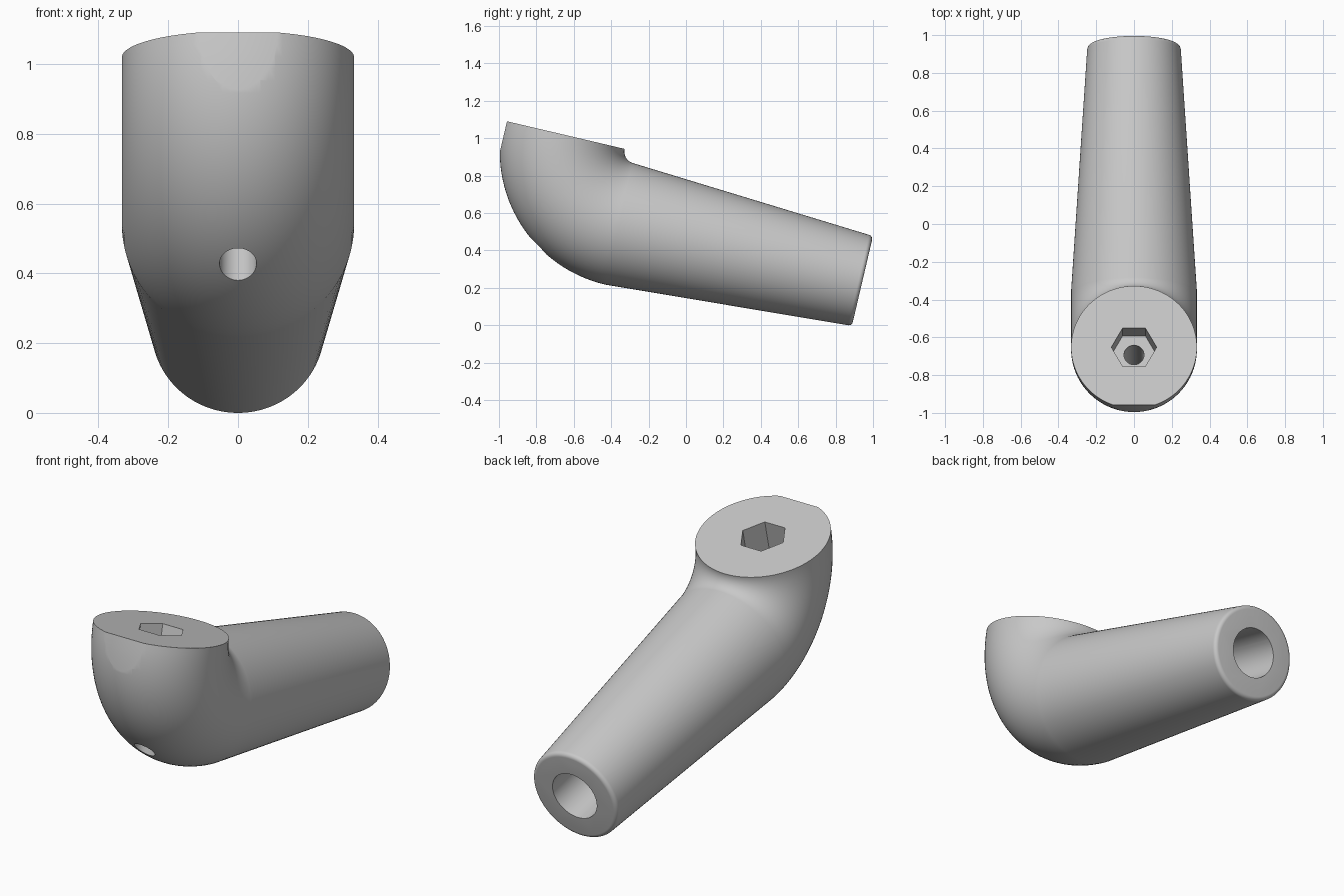
import bpy
import bmesh
from math import sin, cos, pi, radians
from mathutils import Matrix, Vector

if "Cube" in bpy.data.objects:
    bpy.data.objects.remove(bpy.data.objects["Cube"], do_unlink=True)

grey = bpy.data.materials.new("plain_grey")
grey.use_nodes = True
colour = (0.58, 0.58, 0.58, 1)
grey.diffuse_color = colour
grey.node_tree.nodes["Principled BSDF"].inputs["Base Color"].default_value = colour

# Local frame: the socket axis is vertical, the arm axis runs along +y
TILT = radians(-13.2)
BEND_Y, BEND_Z, BEND_R = -0.467, 0.838, 0.397
PIPE_R, TIP_R, TIP_Y, FILLET = 0.333, 0.248, 0.868, 0.022
SOCKET_Y = BEND_Y - BEND_R
ARM_Z = BEND_Z - BEND_R


def tube(name, rings, sides):
    """Closed tube through rings of (y, z, radius, turn)."""
    bm = bmesh.new()
    loops = []
    for y, z, r, turn in rings:
        loop = []
        for i in range(sides):
            t = 2 * pi * i / sides
            out = r * sin(t)
            loop.append(bm.verts.new((r * cos(t), y - out * cos(turn), z - out * sin(turn))))
        loops.append(loop)
    for a, b in zip(loops, loops[1:]):
        for i in range(sides):
            j = (i + 1) % sides
            bm.faces.new((a[i], a[j], b[j], b[i]))
    bm.faces.new(loops[0])
    bm.faces.new(loops[-1])
    bmesh.ops.recalc_face_normals(bm, faces=bm.faces)
    mesh = bpy.data.meshes.new(name)
    bm.to_mesh(mesh)
    bm.free()
    mesh.materials.append(grey)
    obj = bpy.data.objects.new(name, mesh)
    bpy.context.collection.objects.link(obj)
    return obj


def upright(name, z0, z1, r, sides):
    return tube(name, [(SOCKET_Y, z0, r, 0), (SOCKET_Y, z1, r, 0)], sides)


# Elbow bend, tapering arm and rounded tip in one sweep
rings = []
STEPS = 32
for k in range(STEPS + 1):
    a = pi / 2 * k / STEPS
    rings.append((BEND_Y - BEND_R * cos(a), BEND_Z - BEND_R * sin(a), PIPE_R, a))
for k in range(7):
    a = pi / 2 * k / 6
    rings.append((TIP_Y - FILLET + FILLET * sin(a), ARM_Z,
                  TIP_R - FILLET + FILLET * cos(a), pi / 2))
elbow = tube("elbow_arm", rings, 96)

# Cutters: hex pocket, bolt hole, arm bore and the front flat
cutters = [
    upright("hex_cutter", BEND_Z - 0.18, BEND_Z + 0.1, 0.12, 6),
    upright("bolt_cutter", -0.2, BEND_Z - 0.1, 0.053, 48),
    tube("bore_cutter", [(0.0, ARM_Z, 0.13, pi / 2), (1.1, ARM_Z, 0.13, pi / 2)], 48),
    tube("flat_cutter", [(-1.677, 0.3, 0.707, 0), (-1.677, 1.2, 0.707, 0)], 4),
]
# Turn the square cutter so one side lies across the front
flat = cutters[-1].data
flat.transform(Matrix.Translation((0, -1.677, 0)) @ Matrix.Rotation(pi / 4, 4, "Z")
               @ Matrix.Translation((0, 1.677, 0)))

bpy.ops.object.select_all(action="DESELECT")
bpy.context.view_layer.objects.active = elbow
elbow.select_set(True)
for cutter in cutters:
    cutter.hide_render = True
    mod = elbow.modifiers.new(cutter.name, "BOOLEAN")
    mod.operation = "DIFFERENCE"
    mod.solver = "EXACT"
    mod.object = cutter
    bpy.ops.object.modifier_apply(modifier=mod.name)
    bpy.data.objects.remove(cutter, do_unlink=True)

# Tilt into place, rest on the ground and centre
elbow.data.transform(Matrix.Rotation(TILT, 4, "X"))
ys = [v.co.y for v in elbow.data.vertices]
zs = [v.co.z for v in elbow.data.vertices]
elbow.data.transform(Matrix.Translation(Vector((0, -(min(ys) + max(ys)) / 2, -min(zs)))))
bpy.ops.object.shade_smooth_by_angle(angle=radians(30))
